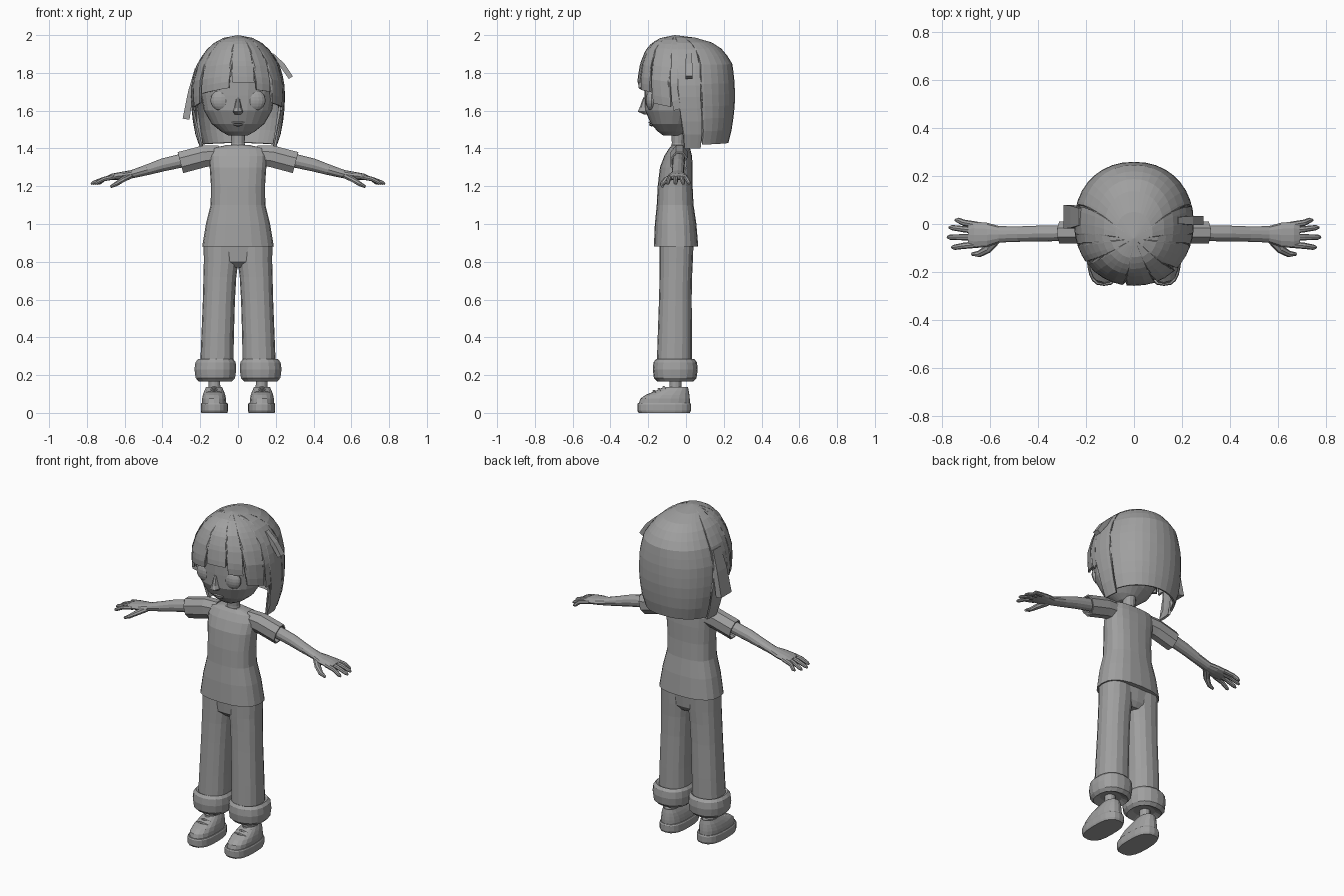
import bpy, bmesh
from math import sin, cos, pi, radians, copysign
from mathutils import Vector

if "Cube" in bpy.data.objects:
    bpy.data.objects.remove(bpy.data.objects["Cube"])

clay = bpy.data.materials.new("plain grey")
clay.use_nodes = True
clay.diffuse_color = (0.35, 0.35, 0.35, 1)
clay.node_tree.nodes["Principled BSDF"].inputs["Base Color"].default_value = clay.diffuse_color


def finish(name, bm, recalc=True):
    bmesh.ops.remove_doubles(bm, verts=bm.verts, dist=0.0002)
    if recalc:
        bmesh.ops.recalc_face_normals(bm, faces=bm.faces)
    mesh = bpy.data.meshes.new(name)
    bm.to_mesh(mesh)
    bm.free()
    mesh.materials.append(clay)
    obj = bpy.data.objects.new(name, mesh)
    bpy.context.collection.objects.link(obj)
    return obj


def skin(name, rings, capped=True):
    """Join rings of points into one surface."""
    bm = bmesh.new()
    rows = [[bm.verts.new(p) for p in ring] for ring in rings]
    n = len(rows[0])
    for a, b in zip(rows, rows[1:]):
        for i in range(n):
            k = (i + 1) % n
            bm.faces.new((a[i], a[k], b[k], b[i]))
    if capped:
        bm.faces.new(rows[0])
        bm.faces.new(rows[-1])
    return finish(name, bm)


def oval(angle, power):
    s, c = sin(angle), cos(angle)
    return copysign(abs(s) ** (2 / power), s), copysign(abs(c) ** (2 / power), c)


def loft(name, sections, sides=20, power=2.3, flip=1, capped=True):
    """Stack ovals given as height, centre x, half width, front y, back y."""
    rings = []
    for z, cx, w, front, back in sections:
        ring = []
        for i in range(sides):
            s, c = oval(2 * pi * i / sides, power)
            ring.append((flip * (cx + w * s), (front + back) / 2 - (back - front) / 2 * c, z))
        rings.append(ring)
    return skin(name, rings, capped)


def tube(name, path, radii, sides=8, flip=1, capped=True, turn=0):
    """Sweep an oval of (sideways, vertical) radii along a path."""
    pts = [Vector((flip * x, y, z)) for x, y, z in path]
    rings = []
    for i, p in enumerate(pts):
        t = (pts[min(i + 1, len(pts) - 1)] - pts[max(i - 1, 0)]).normalized()
        side = Vector((0, 0, 1)).cross(t).normalized()
        up = t.cross(side)
        a, b = radii[i]
        rings.append([p + side * a * cos(turn + 2 * pi * k / sides)
                      + up * b * sin(turn + 2 * pi * k / sides) for k in range(sides)])
    return skin(name, rings, capped)


def blob(name, centre, size, sides=16):
    bm = bmesh.new()
    bmesh.ops.create_uvsphere(bm, u_segments=sides, v_segments=sides // 2 + 2, radius=1)
    bmesh.ops.scale(bm, vec=size, verts=bm.verts)
    bmesh.ops.translate(bm, vec=centre, verts=bm.verts)
    return finish(name, bm)


def lerp_table(table, x):
    """Linear lookup in a table sorted by its first column."""
    for p, q in zip(table, table[1:]):
        if p[0] <= x <= q[0]:
            f = (x - p[0]) / (q[0] - p[0])
            return [u + (v - u) * f for u, v in zip(p[1:], q[1:])]
    return list(table[-1][1:])


# Head, neck and face
loft("head", [(1.468, 0, .05, -.12, -.03), (1.49, 0, .09, -.15, 0), (1.53, 0, .14, -.185, .04),
              (1.6, 0, .18, -.217, .08), (1.68, 0, .195, -.22, .12), (1.78, 0, .2, -.22, .14),
              (1.88, 0, .15, -.17, .1), (1.94, 0, .07, -.1, .04)], 24, 2.1)
loft("neck", [(1.38, 0, .045, -.08, 0), (1.43, 0, .035, -.075, -.01), (1.52, 0, .04, -.08, 0)], 12, 2)
loft("nose", [(1.58, 0, .018, -.222, -.17), (1.595, 0, .028, -.255, -.17),
              (1.615, 0, .02, -.246, -.17), (1.67, 0, .012, -.226, -.17)], 10, 2)
blob("upper_lip", (0, -.186, 1.537), (.036, .012, .007), 10)
blob("lower_lip", (0, -.181, 1.525), (.026, .014, .008), 10)

# Hair cap: profile by height (half width, front, back), hem height by angle from the front
profile = [(1.4, .2, -.17, .215), (1.47, .225, -.19, .237), (1.55, .24, -.21, .25),
           (1.65, .25, -.25, .26), (1.76, .245, -.258, .257), (1.85, .217, -.243, .245),
           (1.92, .17, -.215, .2), (1.96, .125, -.18, .14), (1.985, .08, -.135, .06),
           (2, 0, -.06, -.06)]
fringe = [(-50, 1.69), (-10, 1.72), (-8, 1.84), (-6, 1.75), (19, 1.75), (20, 1.84),
          (22, 1.71), (42, 1.7), (43, 1.83), (46, 1.64)]
temple = [(70, 1.62), (72, 1.74), (73, 1.6), (81, 1.61), (82, 1.4), (105, 1.4),
          (106, 1.72), (107, 1.42), (180, 1.43)]
hem = [(-a, z) for a, z in reversed(temple)] + [(-54, 1.64), (-53, 1.83)] + fringe + temple
angles = sorted({a for a, z in hem} | {a for a in range(-170, 180, 10)
                                       if all(abs(a - k) > 2 for k, z in hem)})
ROWS = 12
bm = bmesh.new()
grid = []
for i in range(ROWS + 1):
    row = []
    for a in angles:
        bottom = lerp_table(hem, a)[0]
        z = 2 - (2 - bottom) * (i / ROWS) ** 1.5
        w, front, back = lerp_table(profile, z)
        s, c = oval(radians(a), 2.15)
        row.append(bm.verts.new((w * s, (front + back) / 2 - (back - front) / 2 * c, z)))
    grid.append(row)
for up, low in zip(grid, grid[1:]):
    for j in range(len(angles) - 1):
        bm.faces.new((low[j], low[j + 1], up[j + 1], up[j]))
hair = finish("hair_cap", bm, False)
shell = hair.modifiers.new("thickness", "SOLIDIFY")
shell.thickness = .012
shell.offset = -1

# Loose locks sticking out of the cap
tube("right_hair_lock", [(-.215, .03, 1.82), (-.25, .03, 1.7), (-.275, .03, 1.555)],
     [(.05, .02), (.065, .02), (.07, .026)], 4, turn=pi / 4)
tube("left_hair_lock", [(.18, .015, 1.9), (.235, .015, 1.84), (.28, .015, 1.775)],
     [(.02, .01), (.026, .02), (.026, .018)], 4, turn=pi / 4)

# Shirt body and trouser seat
loft("shirt", [(.88, 0, .19, -.17, .065), (1, 0, .17, -.165, .055), (1.1, 0, .145, -.155, .04),
               (1.2, 0, .143, -.15, .035), (1.3, 0, .15, -.138, .035), (1.36, 0, .155, -.115, .032),
               (1.4, 0, .145, -.09, .022), (1.418, 0, .06, -.075, 0)], 20, 2.5)
loft("trouser_seat", [(.77, 0, .12, -.1, .01), (.8, 0, .17, -.132, .03), (.9, 0, .18, -.14, .04)])

for side, s in (("left", 1), ("right", -1)):
    blob(side + "_eye", (s * .088, -.183, 1.655), (.058, .03, .056))

    # Sleeve, arm and hand
    sleeve = tube(side + "_sleeve", [(.1, -.035, 1.365), (.18, -.035, 1.358), (.305, -.035, 1.325)],
                  [(.045, .055), (.05, .062), (.05, .062)], 8, s, False, pi / 8)
    cloth = sleeve.modifiers.new("thickness", "SOLIDIFY")
    cloth.thickness = .008
    tube(side + "_arm", [(.15, -.035, 1.36), (.3, -.038, 1.335), (.4, -.04, 1.312), (.48, -.042, 1.287),
                         (.56, -.043, 1.264), (.61, -.045, 1.256), (.665, -.045, 1.25), (.69, -.045, 1.245)],
         [(.03, .036), (.033, .036), (.033, .034), (.032, .028), (.034, .022), (.05, .021),
          (.055, .017), (.045, .01)], 12, s)
    for finger, root, tip, reach in (("index", -.085, -.097, .76), ("middle", -.055, -.055, .778),
                                     ("ring", -.028, -.015, .77), ("little", -.005, .016, .745)):
        tube(f"{side}_{finger}_finger", [(.65, root, 1.25), (.71, (root + tip) / 2, 1.238),
                                         (reach - .012, tip, 1.218), (reach, tip, 1.212)],
             [(.014, .013), (.013, .012), (.011, .01), (.005, .005)], 8, s)
    tube(side + "_thumb", [(.57, -.06, 1.255), (.61, -.105, 1.235), (.645, -.125, 1.212), (.675, -.125, 1.197)],
         [(.02, .016), (.018, .015), (.014, .012), (.007, .007)], 8, s)

    # Trouser leg with rolled cuff
    loft(side + "_trouser_leg", [(.25, .112, .088, -.155, .032), (.4, .108, .086, -.15, .032),
                                 (.6, .101, .085, -.143, .03), (.72, .096, .087, -.14, .032),
                                 (.8, .09, .091, -.14, .036), (.9, .09, .092, -.14, .04)], 16, 2.3, s)
    loft(side + "_cuff", [(.185, .12, .06, -.11, 0), (.167, .12, .09, -.152, .038),
                          (.185, .12, .106, -.17, .056), (.23, .12, .112, -.176, .062),
                          (.268, .119, .108, -.172, .058), (.284, .118, .095, -.16, .045),
                          (.275, .115, .08, -.14, .03)], 18, 2.3, s)

    # Ankle and shoe
    loft(side + "_ankle", [(.1, .125, .032, -.09, -.025), (.2, .125, .03, -.085, -.025)], 12, 2, s)
    loft(side + "_sole", [(0, .125, .069, -.25, .02), (.012, .125, .072, -.258, .026),
                          (.045, .125, .072, -.258, .026), (.052, .125, .068, -.254, .022)], 20, 2.7, s)
    loft(side + "_shoe", [(.05, .126, .065, -.25, .02), (.075, .127, .064, -.242, .02),
                          (.095, .127, .06, -.215, .018), (.115, .127, .053, -.165, .015),
                          (.138, .127, .042, -.115, .01), (.13, .127, .034, -.1, 0)], 18, 2.4, s)
    for k in range(3):
        y, z = -.118 - .026 * k, .136 - .01 * k
        tube(f"{side}_lace_{k + 1}", [(.09, y + .012, z - .012), (.127, y, z), (.164, y + .012, z - .012)],
             [(.007, .007)] * 3, 6, s)
